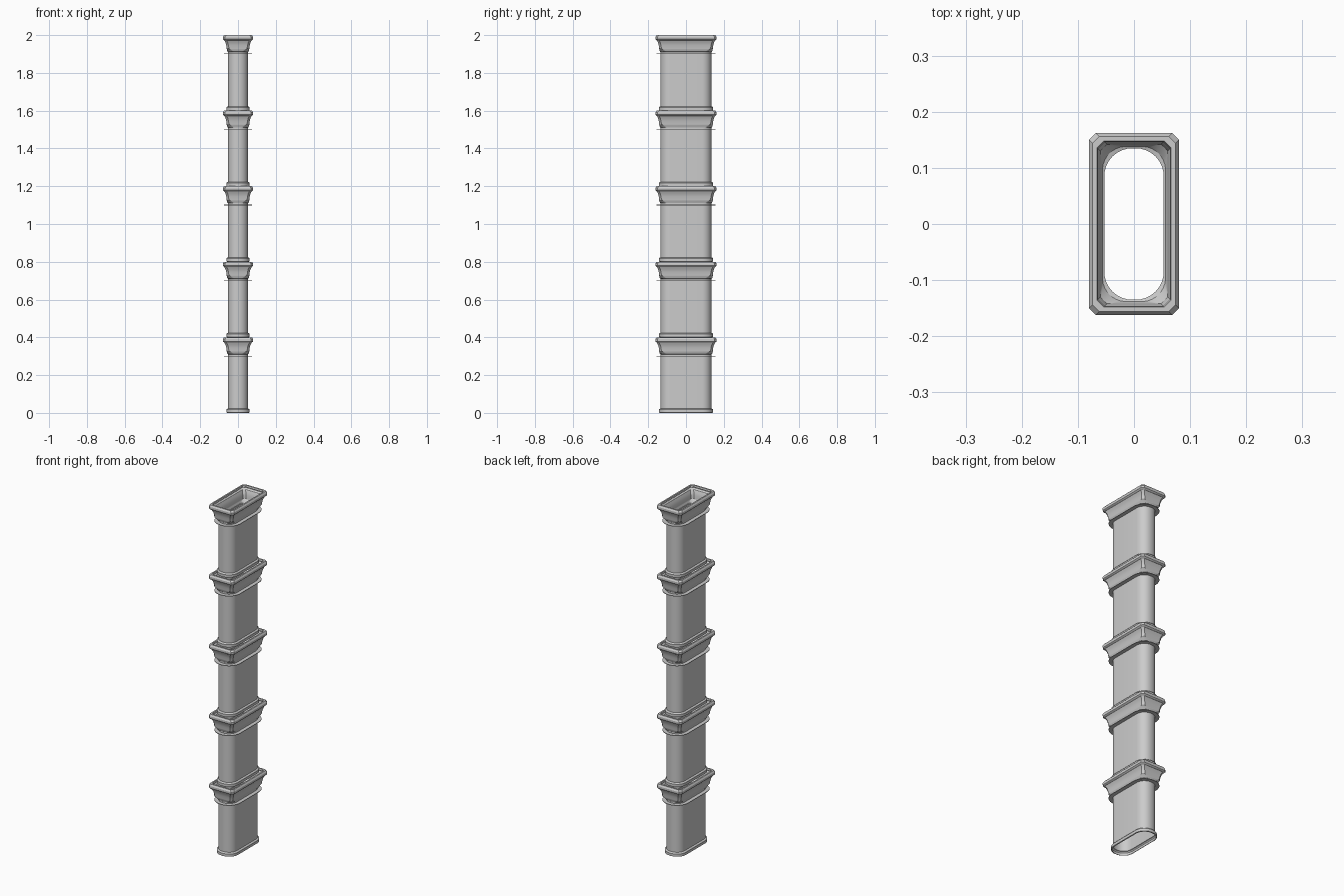
import bpy, bmesh, math

if "Cube" in bpy.data.objects:
    bpy.data.objects.remove(bpy.data.objects["Cube"])

HX, HY = 0.053, 0.135      # half size of the oval shaft
SEG = 8                    # segments per corner
STEP = 0.4                 # height of one stacked section


def outline(grow, z, square=0.0):
    """Oval outline (square=0) blending to a chamfered rectangle (square=1)."""
    hx, hy = HX + grow, HY + grow
    pts = []
    for c, (sx, sy) in enumerate([(1, 1), (-1, 1), (-1, -1), (1, -1)]):
        for i in range(SEG + 1):
            a = math.pi / 2 * (c + i / SEG)
            r = hx - 0.003
            ox, oy = sx * (hx - r) + r * math.cos(a), sy * (hy - r) + r * math.sin(a)
            t = i / SEG if c % 2 == 0 else 1 - i / SEG
            k = 0.012
            rx, ry = sx * (hx - k * t), sy * (hy - k * (1 - t))
            pts.append((ox + (rx - ox) * square, oy + (ry - oy) * square, z))
    return pts


def loft(name, sections, z0):
    bm = bmesh.new()
    rings = [[bm.verts.new(p) for p in outline(*s)] for s in sections]
    for lo, hi in zip(rings, rings[1:]):
        n = len(lo)
        for i in range(n):
            j = (i + 1) % n
            bm.faces.new((lo[i], lo[j], hi[j], hi[i]))
    me = bpy.data.meshes.new(name)
    bm.to_mesh(me)
    bm.free()
    ob = bpy.data.objects.new(name, me)
    ob.location.z = z0
    bpy.context.collection.objects.link(ob)
    bpy.context.view_layer.objects.active = ob
    ob.select_set(True)
    bpy.ops.object.shade_smooth_by_angle(angle=math.radians(30))
    ob.select_set(False)
    return ob


# grow, height, squareness
shaft = [(0.004, 0, 0), (0.009, 0.002, 0), (0.009, 0.017, 0), (0.006, 0.021, 0),
         (0, 0.023, 0), (0, 0.312, 0)]
ring = [(0, 0.299, 0), (0.021, 0.299, 0), (0.021, 0.302, 0), (0, 0.302, 0)]
capital = [(0, 0.31, 0), (0.003, 0.312, 0.35), (0.006, 0.322, 0.7), (0.007, 0.328, 1),
           (0.009, 0.345, 1), (0.013, 0.36, 1), (0.019, 0.372, 1), (0.024, 0.375, 1),
           (0.027, 0.379, 1), (0.027, 0.391, 1), (0.021, 0.4, 1), (0.013, 0.4, 1),
           (0.011, 0.39, 1)]

for n in range(5):
    loft(f"shaft_{n + 1}", shaft, n * STEP)
    loft(f"neck_ring_{n + 1}", ring, n * STEP)
    loft(f"capital_{n + 1}", capital, n * STEP)
